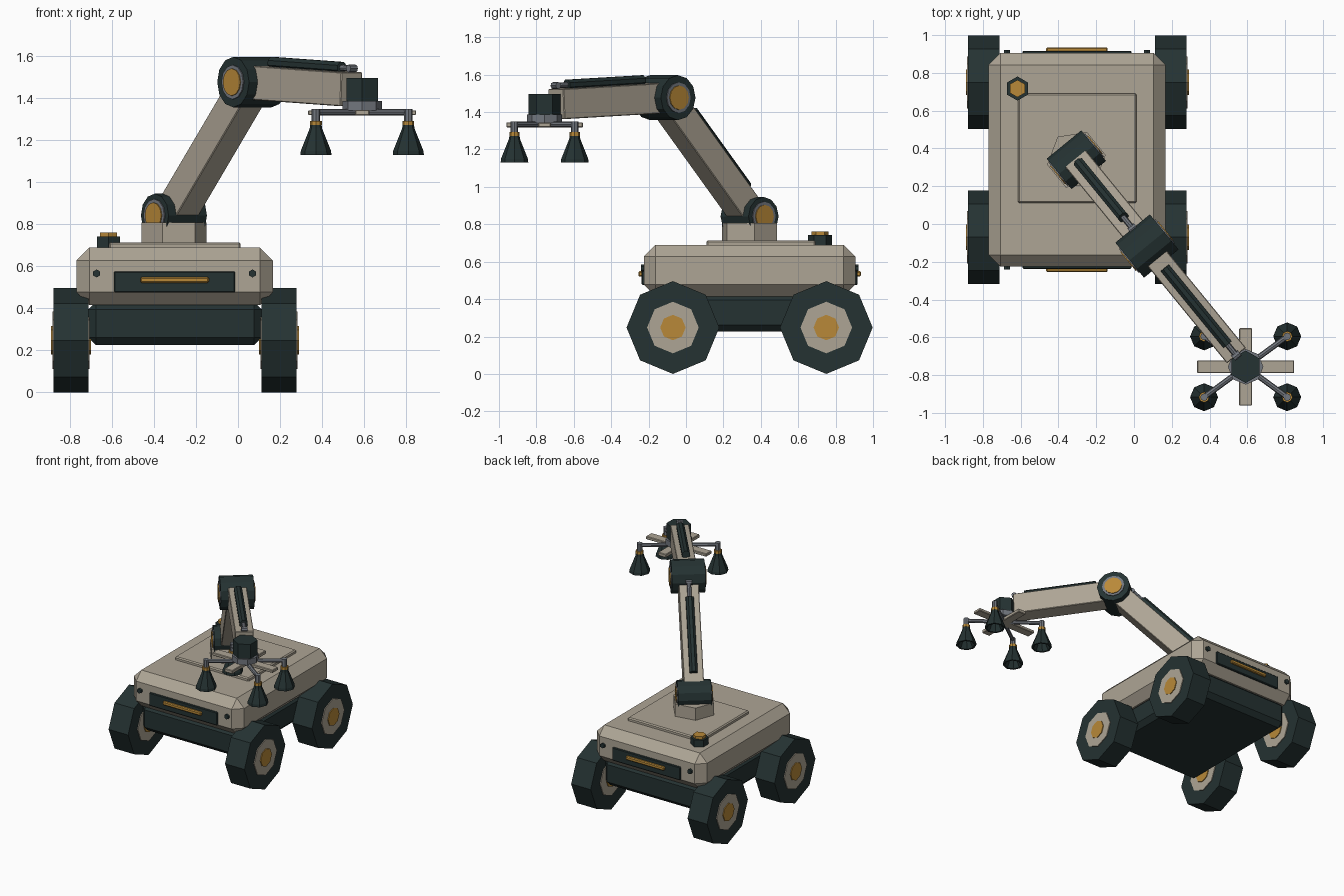
import bpy, bmesh, math
from mathutils import Vector, Matrix

if "Cube" in bpy.data.objects:
    bpy.data.objects.remove(bpy.data.objects["Cube"])


def material(name, rgb):
    m = bpy.data.materials.new(name)
    m.diffuse_color = (*rgb, 1)
    m.use_nodes = True
    m.node_tree.nodes["Principled BSDF"].inputs["Base Color"].default_value = m.diffuse_color
    return m


BEIGE = material("warm_beige", (0.42, 0.375, 0.30))
DARK = material("dark_teal", (0.018, 0.032, 0.032))
GOLD = material("amber", (0.48, 0.25, 0.04))
GREY = material("steel_grey", (0.17, 0.185, 0.21))


def finish(name, bm, mat):
    bmesh.ops.recalc_face_normals(bm, faces=bm.faces)
    me = bpy.data.meshes.new(name)
    bm.to_mesh(me)
    bm.free()
    me.materials.append(mat)
    ob = bpy.data.objects.new(name, me)
    bpy.context.collection.objects.link(ob)
    return ob


def box(name, lo, hi, mat, bevel=0.0, matrix=None):
    """Box between two corners, with optional one-segment chamfer."""
    lo, hi = Vector(lo), Vector(hi)
    bm = bmesh.new()
    bmesh.ops.create_cube(bm, size=1)
    for v in bm.verts:
        v.co = (lo + hi) / 2 + v.co * (hi - lo)
    if bevel:
        bmesh.ops.bevel(bm, geom=bm.edges[:], offset=bevel, segments=1,
                        affect='EDGES', profile=0.5)
    if matrix:
        bm.transform(matrix)
    return finish(name, bm, mat)


def frame(a, axis, ref):
    """Matrix with local z along axis and local x close to ref."""
    z = Vector(axis).normalized()
    x = Vector(ref)
    x = (x - z * x.dot(z)).normalized()
    y = z.cross(x)
    m = Matrix((x, y, z)).transposed().to_4x4()
    m.translation = Vector(a)
    return m


def lathe(name, a, axis, profile, n, mat, ref=(0, 0, 1)):
    """Revolve (radius, height) points around an axis; ref marks the first corner."""
    bm = bmesh.new()
    rings = [[bm.verts.new((r * math.cos(2 * math.pi * i / n),
                            r * math.sin(2 * math.pi * i / n), h))
              for i in range(n)] for r, h in profile]
    for r0, r1 in zip(rings, rings[1:]):
        for i in range(n):
            j = (i + 1) % n
            bm.faces.new((r0[i], r0[j], r1[j], r1[i]))
    bm.faces.new(rings[0])
    bm.faces.new(rings[-1])
    bm.transform(frame(a, axis, ref))
    return finish(name, bm, mat)


def rod(name, a, b, r, n, mat, ref=(0, 0, 1)):
    d = Vector(b) - Vector(a)
    return lathe(name, a, d, [(r, 0), (r, d.length)], n, mat, ref)


CX = -0.302  # centre line of the vehicle

# Body and chassis
box("body_shell", (-0.77, -0.225, 0.415), (0.166, 0.905, 0.69), BEIGE, 0.062)
box("chassis", (-0.712, -0.17, 0.226), (0.112, 0.85, 0.43), DARK, 0.035)
box("deck_plate", (-0.615, 0.11, 0.68), (0.013, 0.692, 0.714), BEIGE, 0.008)

# Front and rear panels with light bars and bolts
for end, y, s in (("front", -0.225, -1), ("rear", 0.905, 1)):
    def slab(name, x, z0, z1, depth, mat, bevel):
        ys = sorted((y - s * 0.02, y + s * depth))
        box(f"{end}_{name}", (CX - x, ys[0], z0), (CX + x, ys[1], z1), mat, bevel)
    slab("panel", 0.288, 0.475, 0.576, 0.012, DARK, 0.005)
    slab("light_bar", 0.163, 0.521, 0.549, 0.03, GOLD, 0.006)
    for side in (-1, 1):
        rod(f"{end}_bolt", (CX + side * 0.371, y - s * 0.01, 0.566),
            (CX + side * 0.371, y + s * 0.016, 0.566), 0.019, 6, DARK)

# Wheels with hubs on both faces
for x in (-0.795, 0.195):
    for y in (-0.07, 0.75):
        for name, r, h, mat in (("wheel", 0.248, 0.083, DARK),
                                ("wheel_rim", 0.138, 0.089, BEIGE),
                                ("wheel_hub", 0.068, 0.095, GOLD)):
            rod(name, (x - h, y, 0.248), (x + h, y, 0.248), r, 8, mat)

# Beacon
for name, z0, z1, r, mat in (("beacon_base", 0.68, 0.742, 0.064, DARK),
                             ("beacon_lamp", 0.74, 0.762, 0.046, GOLD)):
    rod(name, (-0.617, 0.717, z0), (-0.617, 0.717, z1), r, 6, mat, (0, 1, 0))

# Arm plane: U points outward along the arm, P points sideways
ROOT = Vector((-0.305, 0.34, 0))
TIP = Vector((0.591, -0.756, 0))
U = (TIP - ROOT).normalized()
P = Vector((-U.y, U.x, 0))


def at(s, z, p=0.0):
    return ROOT + U * s + P * p + Vector((0, 0, z))


SHOULDER, ELBOW, WRIST = at(0, 0.842), at(0.59, 1.477), at(1.335, 1.443)

# Turret
rod("turret_base", at(0, 0.70), at(0, 0.808), 0.157, 6, BEIGE, U)


# Joints: barrel with grey ring and amber cap on each end
def joint(name, c, r, gold):
    for part, rad, h, mat in (("barrel", r, 0.118, DARK),
                              ("ring", gold + 0.017, 0.124, GREY),
                              ("cap", gold, 0.129, GOLD)):
        rod(f"{name}_{part}", c - P * h, c + P * h, rad, 12, mat)


joint("shoulder", SHOULDER, 0.104, 0.062)
joint("elbow", ELBOW, 0.12, 0.065)


# Arm beams, each with an actuator lying on top
def beam(name, a, b, w, t, start, mid, end):
    d = b - a
    m = frame(a, d, P)
    n = P.cross(d).normalized()
    if n.z < 0:
        n = -n
    box(name, (-w / 2, -t / 2, 0), (w / 2, t / 2, d.length), BEIGE, 0.004, m)
    d.normalize()
    o = a + n * (t / 2 + 0.018)
    rod(name + "_actuator", o + d * start, o + d * mid, 0.03, 8, DARK, n + P * 0.414)
    rod(name + "_piston", o + d * mid, o + d * end, 0.015, 8, GREY, n)
    rod(name + "_piston_pin", o + d * end - P * 0.022, o + d * end + P * 0.022,
        0.018, 8, GREY, n)


beam("upper_arm", SHOULDER, ELBOW, 0.14, 0.15, 0.13, 0.68, 0.79)
beam("forearm", ELBOW, WRIST, 0.13, 0.162, 0.145, 0.67, 0.745)

# Wrist motor and flange
hx, hy = TIP.x, TIP.y
rod("wrist_motor", (hx, hy, 1.38), (hx, hy, 1.496), 0.086, 6, DARK, (0, 1, 0))
rod("wrist_flange", (hx, hy, 1.342), (hx, hy, 1.386), 0.094, 8, GREY, (0, 1, 0))

# Gripper cross
box("gripper_long_bar", (hx - 0.257, hy - 0.034, 1.32), (hx + 0.257, hy + 0.034, 1.343), BEIGE, 0.004)
box("gripper_short_bar", (hx - 0.034, hy - 0.205, 1.318), (hx + 0.034, hy + 0.205, 1.345), BEIGE, 0.004)

# Four suction cups on diagonal rods
for sx in (-1, 1):
    for sy in (-1, 1):
        x, y = hx + sx * 0.22, hy + sy * 0.161
        rod("cup_rod", (hx, hy, 1.334), (x, y, 1.334), 0.015, 8, GREY)
        rod("cup_stem", (x, y, 1.285), (x, y, 1.35), 0.02, 8, GREY, (0, 1, 0))
        rod("cup_collar", (x, y, 1.272), (x, y, 1.293), 0.028, 8, GOLD, (0, 1, 0))
        lathe("suction_cup", (x, y, 0), (0, 0, 1),
              [(0.026, 1.28), (0.03, 1.255), (0.072, 1.15), (0.074, 1.13),
               (0.06, 1.13), (0.022, 1.21)], 8, DARK, (0, 1, 0))
